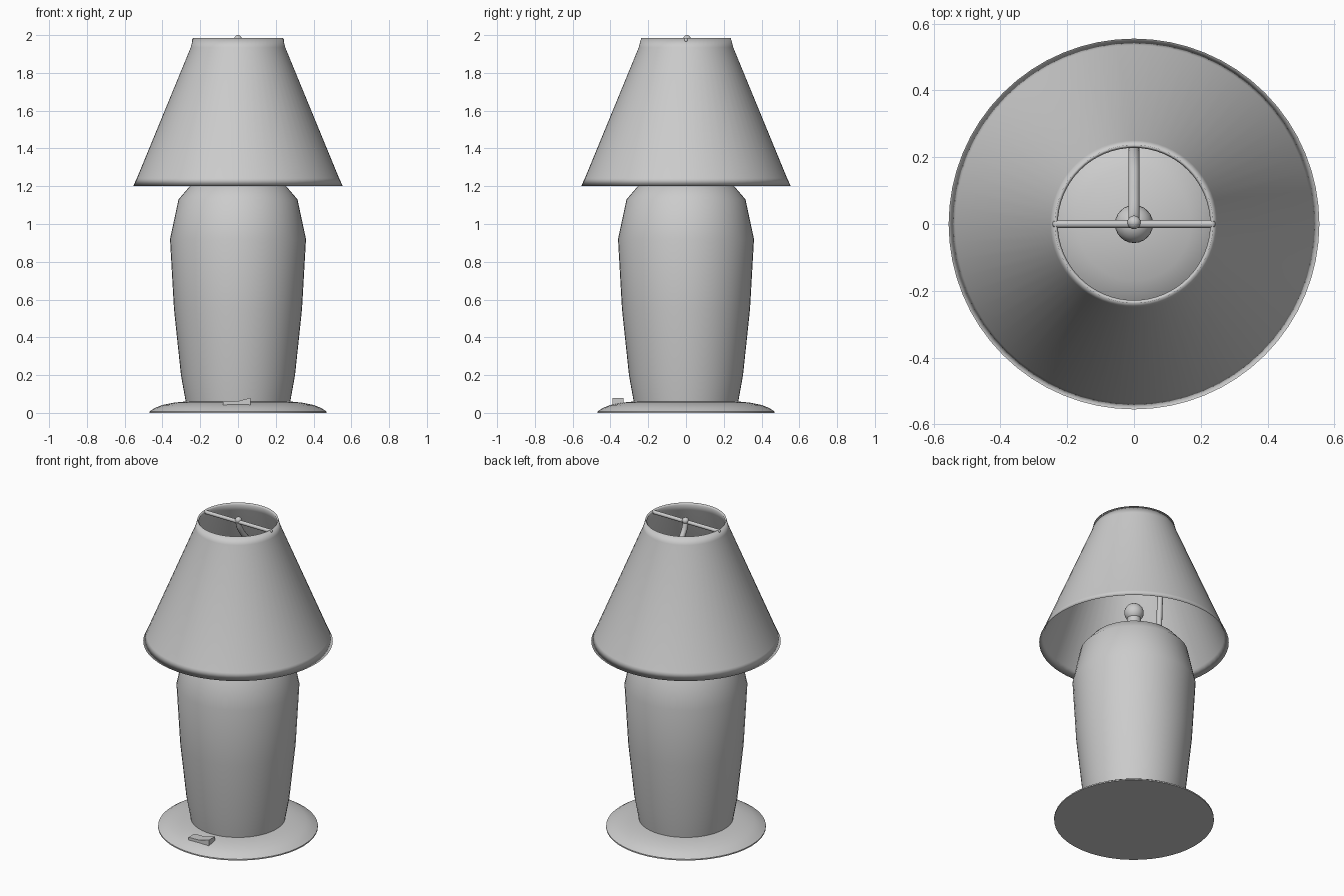
import bpy, bmesh, math

if "Cube" in bpy.data.objects:
    bpy.data.objects.remove(bpy.data.objects["Cube"])

grey = bpy.data.materials.new("plain_grey")
grey.diffuse_color = (0.6, 0.6, 0.6, 1)
grey.use_nodes = True
grey.node_tree.nodes["Principled BSDF"].inputs["Base Color"].default_value = grey.diffuse_color


def add_mesh(name, bm, angle=None):
    """Turn a bmesh into a smooth object; angle keeps sharper edges crisp."""
    bmesh.ops.remove_doubles(bm, verts=bm.verts, dist=1e-5)
    bmesh.ops.recalc_face_normals(bm, faces=bm.faces)
    mesh = bpy.data.meshes.new(name)
    bm.to_mesh(mesh)
    bm.free()
    for p in mesh.polygons:
        p.use_smooth = True
    mesh.materials.append(grey)
    ob = bpy.data.objects.new(name, mesh)
    bpy.context.collection.objects.link(ob)
    if angle is not None:
        bpy.ops.object.select_all(action='DESELECT')
        ob.select_set(True)
        bpy.context.view_layer.objects.active = ob
        bpy.ops.object.shade_smooth_by_angle(angle=math.radians(angle))
    return ob


def lathe(name, profile, sides=48, closed=False, angle=None):
    """Spin an (r, z) profile around the z axis."""
    bm = bmesh.new()
    vs = [bm.verts.new((r, 0, z)) for r, z in profile]
    edges = [bm.edges.new(pair) for pair in zip(vs, vs[1:])]
    if closed:
        edges.append(bm.edges.new((vs[-1], vs[0])))
    bmesh.ops.spin(bm, geom=vs + edges, cent=(0, 0, 0), axis=(0, 0, 1),
                   angle=2 * math.pi, steps=sides)
    return add_mesh(name, bm, angle)


def rod(name, points, radius, kind='POLY'):
    """Round rod along a path, turned into a mesh-ready bevelled curve."""
    cu = bpy.data.curves.new(name, 'CURVE')
    cu.dimensions = '3D'
    cu.bevel_depth = radius
    cu.bevel_resolution = 3
    cu.use_fill_caps = True
    sp = cu.splines.new(kind)
    if kind == 'BEZIER':
        sp.bezier_points.add(len(points) - 1)
        for bp, co in zip(sp.bezier_points, points):
            bp.co = co
            bp.handle_left_type = bp.handle_right_type = 'AUTO'
        sp.resolution_u = 6
    else:
        sp.points.add(len(points) - 1)
        for p, co in zip(sp.points, points):
            p.co = (*co, 1)
    cu.materials.append(grey)
    ob = bpy.data.objects.new(name, cu)
    bpy.context.collection.objects.link(ob)
    return ob


def ball(name, radius, loc):
    bm = bmesh.new()
    bmesh.ops.create_uvsphere(bm, u_segments=24, v_segments=14, radius=radius)
    bmesh.ops.translate(bm, verts=bm.verts, vec=loc)
    return add_mesh(name, bm)


# Low domed foot
lathe("base", [(0, 0), (0.468, 0), (0.468, 0.008), (0.44, 0.026), (0.40, 0.042),
               (0.34, 0.054), (0.28, 0.06), (0, 0.062)], angle=50)

# Vase-shaped body with rounded shoulder
lathe("body", [(0, 0.05), (0.275, 0.05), (0.302, 0.2), (0.339, 0.55), (0.36, 0.92),
               (0.315, 1.13), (0.255, 1.2), (0.17, 1.245), (0, 1.26)], angle=60)

# Thin open shade, smooth over its rims
lathe("shade", [(0.555, 1.2), (0.535, 1.243), (0.25, 1.935), (0.237, 1.985),
                (0.228, 1.975), (0.242, 1.935), (0.527, 1.243)], sides=64, closed=True)

# Bulb on its stem
lathe("bulb_stem", [(0, 1.24), (0.04, 1.24), (0.04, 1.38), (0, 1.38)], sides=20, angle=40)
ball("bulb", 0.057, (0, 0, 1.40))

# Single bent support rod behind the bulb, cross bar and finial
rod("support_rod", [(0, 0, 1.975), (0, 0.02, 1.92), (0, 0.10, 1.82), (0, 0.19, 1.71),
                    (0, 0.23, 1.56), (0, 0.23, 1.20)], 0.017, 'BEZIER')
rod("cross_bar", [(-0.232, 0, 1.972), (0.232, 0, 1.972)], 0.012)
for side, x in (("left", -0.232), ("right", 0.232)):
    ball("bar_end_" + side, 0.012, (x, 0, 1.972))
ball("finial", 0.02, (0, 0.005, 1.98))

# Rocker switch on the front of the foot
bm = bmesh.new()
outline = [(-0.08, 0.04), (0.065, 0.04), (0.065, 0.08), (0.0, 0.062), (-0.08, 0.06)]
face = bm.faces.new([bm.verts.new((x, -0.39, z)) for x, z in outline])
ext = bmesh.ops.extrude_face_region(bm, geom=[face])
bmesh.ops.translate(bm, vec=(0, 0.06, 0),
                    verts=[g for g in ext["geom"] if isinstance(g, bmesh.types.BMVert)])
add_mesh("switch", bm, angle=30)
